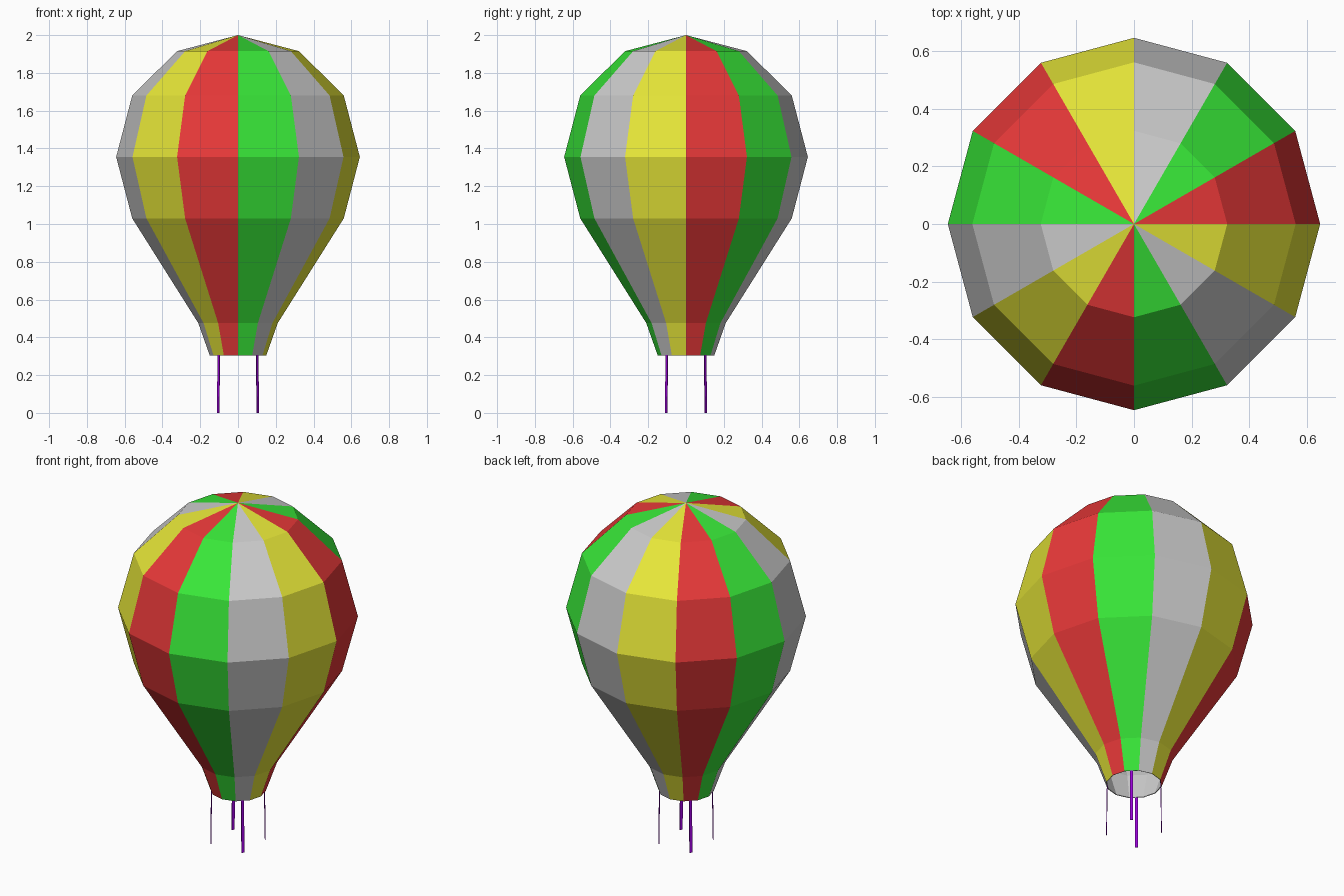
import bpy, bmesh
from math import sin, cos, pi, radians
from mathutils import Vector, Matrix

if "Cube" in bpy.data.objects:
    bpy.data.objects.remove(bpy.data.objects["Cube"])

SIDES = 12


def material(name, rgb):
    m = bpy.data.materials.new(name)
    m.diffuse_color = (*rgb, 1)
    m.use_nodes = True
    m.node_tree.nodes["Principled BSDF"].inputs["Base Color"].default_value = m.diffuse_color
    return m


def add_object(name, bm, mats):
    mesh = bpy.data.meshes.new(name)
    bm.to_mesh(mesh)
    bm.free()
    for m in mats:
        mesh.materials.append(m)
    ob = bpy.data.objects.new(name, mesh)
    bpy.context.collection.objects.link(ob)
    return ob


panels = [material("red", (0.8, 0.04, 0.04)), material("green", (0.04, 0.8, 0.04)),
          material("white", (0.8, 0.8, 0.8)), material("yellow", (0.8, 0.8, 0.04))]
lining = material("lining", (0.8, 0.8, 0.8))
purple = material("purple", (0.3, 0.0, 0.65))

# Envelope: twelve-sided lathe with panels cycling through four colours
profile = [(0.15, 0.305), (0.21, 0.475), (0.56, 1.03),
           (0.645, 1.355), (0.56, 1.68), (0.323, 1.915)]
bm = bmesh.new()
rings = [[bm.verts.new((r * cos(2 * pi * i / SIDES), r * sin(2 * pi * i / SIDES), z))
          for i in range(SIDES)] for r, z in profile]
apex = bm.verts.new((0, 0, 2))
for i in range(SIDES):
    j = (i + 1) % SIDES
    for lo, hi in zip(rings, rings[1:]):
        bm.faces.new((lo[i], lo[j], hi[j], hi[i])).material_index = i % 4
    bm.faces.new((rings[-1][i], rings[-1][j], apex)).material_index = i % 4
envelope = add_object("envelope", bm, panels + [lining])

# Thin grey lining, visible through the open mouth
shell = envelope.modifiers.new("lining", "SOLIDIFY")
shell.thickness = 0.004
shell.offset = -1
shell.material_offset = 4
shell.material_offset_rim = 4

# Four flat straps hanging from the mouth, splayed slightly outward
for k in range(4):
    bm = bmesh.new()
    bmesh.ops.create_cube(bm, size=1)
    for v in bm.verts:
        top = v.co.z > 0
        v.co = Vector((v.co.x * 0.003 + (0.144 if top else 0.148),
                       v.co.y * 0.016, 0.31 if top else 0))
    bm.transform(Matrix.Rotation(radians(45 + 90 * k), 4, "Z"))
    add_object(f"strap_{k + 1}", bm, [purple])
